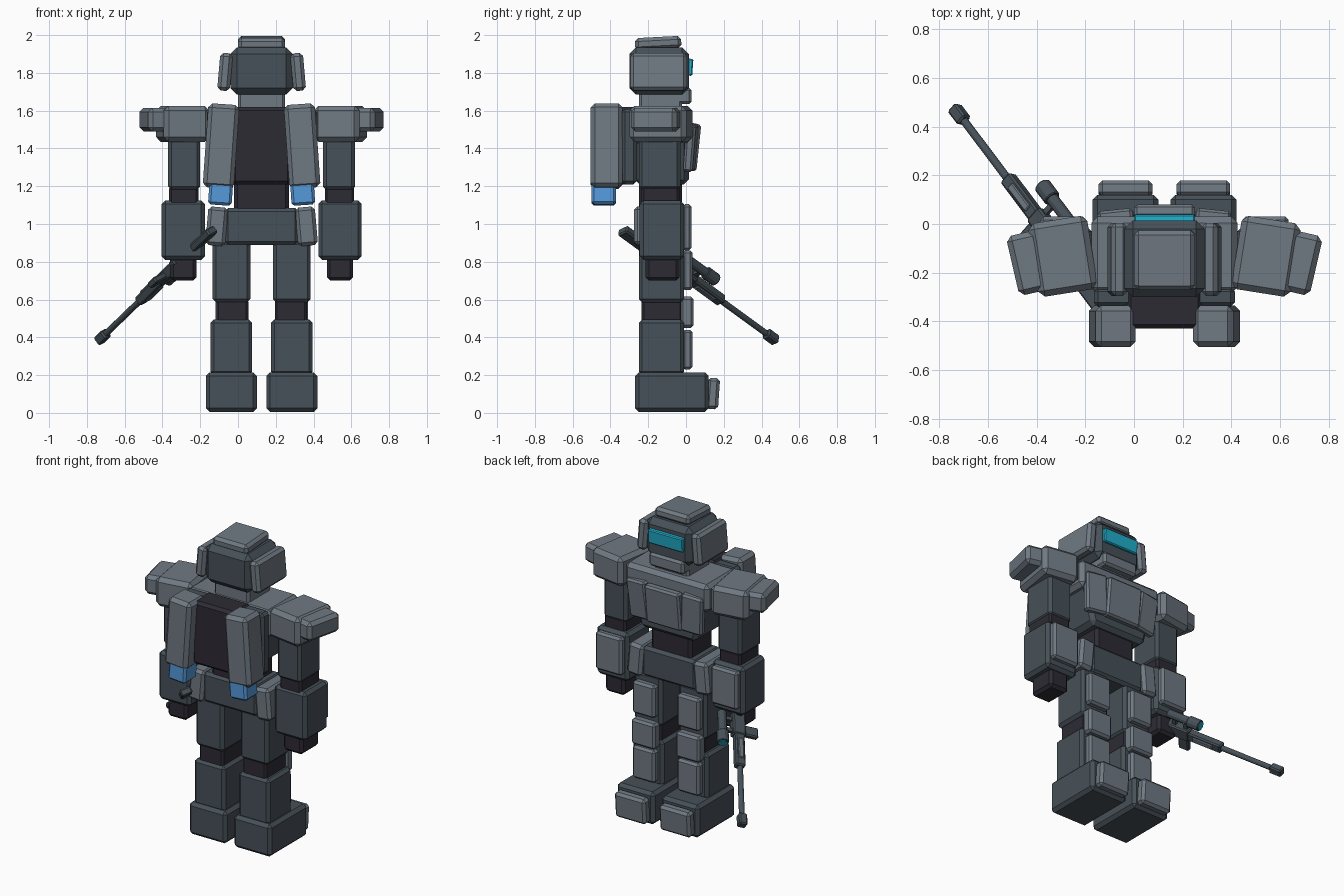
import bpy, bmesh, math
from mathutils import Matrix, Vector

if "Cube" in bpy.data.objects:
    bpy.data.objects.remove(bpy.data.objects["Cube"])

CX = 0.125  # symmetry plane of the body


def material(name, rgb):
    m = bpy.data.materials.new(name)
    m.diffuse_color = (*rgb, 1)
    m.use_nodes = True
    m.node_tree.nodes["Principled BSDF"].inputs["Base Color"].default_value = m.diffuse_color
    return m


PLATE = material("light armour grey", (0.16, 0.192, 0.225))
DARK = material("dark armour grey", (0.062, 0.082, 0.098))
BLACK = material("joint black", (0.026, 0.024, 0.034))
BLUE = material("thruster blue", (0.09, 0.32, 0.70))
CYAN = material("visor cyan", (0.015, 0.42, 0.60))


def finish(name, bm, mat, matrix, bevel):
    """Chamfer all sharp edges and link the part."""
    if bevel:
        edges = [e for e in bm.edges if e.calc_face_angle(0) > 1.0]
        bmesh.ops.bevel(bm, geom=edges, offset=bevel, segments=1, affect='EDGES')
    bmesh.ops.recalc_face_normals(bm, faces=bm.faces)
    me = bpy.data.meshes.new(name)
    bm.to_mesh(me)
    bm.free()
    me.materials.append(mat)
    ob = bpy.data.objects.new(name, me)
    ob.matrix_world = matrix
    bpy.context.collection.objects.link(ob)
    return ob


def box(name, x, y, z, mat, bevel=0.018, rot=(0, 0, 0), taper=1.0):
    """Chamfered block from ranges; rot in degrees, taper scales the bottom in x."""
    bm = bmesh.new()
    bmesh.ops.create_cube(bm, size=1)
    for v in bm.verts:
        v.co *= 1
        v.co.x *= (x[1] - x[0]) * (taper if v.co.z < 0 else 1)
        v.co.y *= y[1] - y[0]
        v.co.z *= z[1] - z[0]
    loc = Matrix.Translation([sum(r) / 2 for r in (x, y, z)])
    r = (Matrix.Rotation(math.radians(rot[2]), 4, 'Z')
         @ Matrix.Rotation(math.radians(rot[1]), 4, 'Y')
         @ Matrix.Rotation(math.radians(rot[0]), 4, 'X'))
    return finish(name, bm, mat, loc @ r, bevel)


def pair(name, x, y, z, mat, bevel=0.018, rot=(0, 0, 0), taper=1.0):
    """The block and its mirror image across the body."""
    box("left_" + name, x, y, z, mat, bevel, rot, taper)
    mx = (2 * CX - x[1], 2 * CX - x[0])
    box("right_" + name, mx, y, z, mat, bevel, (rot[0], -rot[1], -rot[2]), taper)


# Head
box("head", (-0.04, 0.29), (-0.30, 0.015), (1.685, 1.935), DARK, 0.035)
box("head_cap", (0.0, 0.25), (-0.27, -0.025), (1.925, 1.99), PLATE, 0.018, (3, 0, 0))
box("visor", (0.0, 0.25), (0.005, 0.036), (1.785, 1.875), CYAN, 0.006, (-4, 0, 0))
box("jaw", (0.0, 0.25), (-0.06, 0.03), (1.635, 1.72), PLATE, 0.014)
box("neck", (0.0, 0.25), (-0.25, -0.02), (1.58, 1.70), PLATE, 0.014)
pair("cheek_guard", (-0.102, -0.035), (-0.295, 0.005), (1.705, 1.905), PLATE, 0.018, (0, 5, 0))

# Torso
box("chest_yoke", (-0.175, 0.425), (-0.285, 0.03), (1.43, 1.61), PLATE, 0.025)
box("rib_cage", (-0.14, 0.39), (-0.27, 0.015), (1.21, 1.46), DARK, 0.025, taper=0.75)
box("chest_plate_middle", (0.0, 0.25), (0.015, 0.068), (1.28, 1.53), PLATE, 0.012, (-6, 0, 0))
pair("chest_plate_side", (-0.14, 0.005), (0.0, 0.05), (1.28, 1.53), PLATE, 0.012, (-5, -4, 6))
box("waist", (-0.02, 0.27), (-0.25, -0.02), (1.06, 1.24), BLACK)
box("pelvis", (-0.07, 0.32), (-0.265, 0.0), (0.89, 1.085), DARK)
pair("hip_plate", (-0.165, -0.06), (-0.275, 0.015), (0.885, 1.09), PLATE, 0.018, (0, 5, 0))

# Backpack with thrusters
box("backpack", (-0.03, 0.28), (-0.43, -0.26), (1.21, 1.62), BLACK)
pair("pack_bracket", (-0.165, 0.0), (-0.34, -0.26), (1.21, 1.61), DARK)
pair("thruster", (-0.172, -0.007), (-0.505, -0.335), (1.19, 1.635), PLATE, 0.022, (0, 4, 0))
pair("thruster_nozzle", (-0.155, -0.03), (-0.50, -0.37), (1.10, 1.22), BLUE, 0.014, (0, 4, 0))

# Arms
pair("shoulder_pad", (-0.415, -0.17), (-0.285, 0.02), (1.435, 1.625), PLATE, 0.025, (0, 0, 9))
pair("outer_pad", (-0.50, -0.37), (-0.285, -0.035), (1.49, 1.615), PLATE, 0.022, (0, 0, 13))
pair("upper_arm", (-0.37, -0.20), (-0.25, -0.03), (1.18, 1.46), DARK)
pair("elbow", (-0.365, -0.21), (-0.235, -0.035), (1.10, 1.20), BLACK, 0.012)
pair("forearm", (-0.405, -0.175), (-0.245, -0.01), (0.81, 1.125), DARK, 0.02)
pair("forearm_plate", (-0.385, -0.195), (-0.02, 0.03), (0.86, 1.105), PLATE, 0.014)
pair("hand", (-0.36, -0.22), (-0.215, -0.035), (0.70, 0.83), BLACK)

# Legs
pair("thigh", (-0.135, 0.065), (-0.25, -0.01), (0.585, 0.91), DARK)
pair("thigh_plate", (-0.115, 0.045), (-0.02, 0.035), (0.65, 0.86), PLATE, 0.014)
pair("knee", (-0.115, 0.055), (-0.235, -0.02), (0.47, 0.60), BLACK, 0.012)
pair("knee_plate", (-0.12, 0.05), (-0.03, 0.04), (0.45, 0.615), PLATE, 0.014)
pair("shin", (-0.145, 0.075), (-0.25, -0.01), (0.20, 0.495), DARK)
pair("shin_plate", (-0.115, 0.045), (-0.02, 0.035), (0.23, 0.44), PLATE, 0.014)
pair("foot", (-0.17, 0.10), (-0.27, 0.12), (0.005, 0.215), DARK, 0.02)
pair("toe_plate", (-0.145, 0.075), (0.11, 0.175), (0.02, 0.185), PLATE, 0.016, (-4, 0, 0))

# Rifle frame: local y along the barrel, local z towards the scope
STOCK, MUZZLE = Vector((-0.13, -0.33, 0.97)), Vector((-0.74, 0.48, 0.38))
along = (MUZZLE - STOCK).normalized()
side = along.cross(Vector((0.62, 0.70, 0.33))).normalized()
up = side.cross(along)
RIFLE = Matrix.Translation(STOCK) @ Matrix((side, along, up)).transposed().to_4x4()


def rifle_box(name, x, y, z, mat, bevel=0.008):
    ob = box(name, x, y, z, mat, bevel)
    ob.matrix_world = RIFLE @ ob.matrix_world


def rifle_tube(name, radius, y, z, mat, bevel=0.0):
    bm = bmesh.new()
    bmesh.ops.create_cone(bm, cap_ends=True, segments=12, radius1=radius,
                          radius2=radius, depth=y[1] - y[0])
    local = Matrix.Translation((0, sum(y) / 2, z)) @ Matrix.Rotation(math.pi / 2, 4, 'X')
    finish(name, bm, mat, RIFLE @ local, bevel)


rifle_box("rifle_stock", (-0.022, 0.022), (0.0, 0.26), (-0.045, 0.025), DARK)
rifle_box("rifle_receiver", (-0.03, 0.03), (0.24, 0.53), (-0.035, 0.045), DARK)
rifle_box("rifle_handguard", (-0.026, 0.026), (0.52, 0.75), (-0.028, 0.032), DARK)
rifle_box("rifle_handguard_rail", (-0.034, 0.034), (0.56, 0.70), (-0.015, 0.018), PLATE, 0.005)
rifle_tube("rifle_barrel", 0.017, (0.74, 1.12), 0.0, DARK)
rifle_box("rifle_muzzle", (-0.026, 0.026), (1.09, 1.17), (-0.026, 0.026), DARK)
rifle_box("rifle_magazine", (-0.018, 0.018), (0.45, 0.52), (-0.12, -0.02), DARK)
rifle_box("rifle_grip", (-0.018, 0.018), (0.27, 0.32), (-0.11, -0.02), DARK)
rifle_tube("scope", 0.026, (0.38, 0.56), 0.105, DARK)
rifle_tube("scope_bell", 0.036, (0.52, 0.60), 0.105, DARK, 0.004)
rifle_tube("scope_lens", 0.027, (0.595, 0.604), 0.105, CYAN)
for i, y in enumerate((0.42, 0.50)):
    rifle_box(f"scope_mount_{i + 1}", (-0.01, 0.01), (y - 0.012, y + 0.012), (0.03, 0.09), DARK, 0.0)
